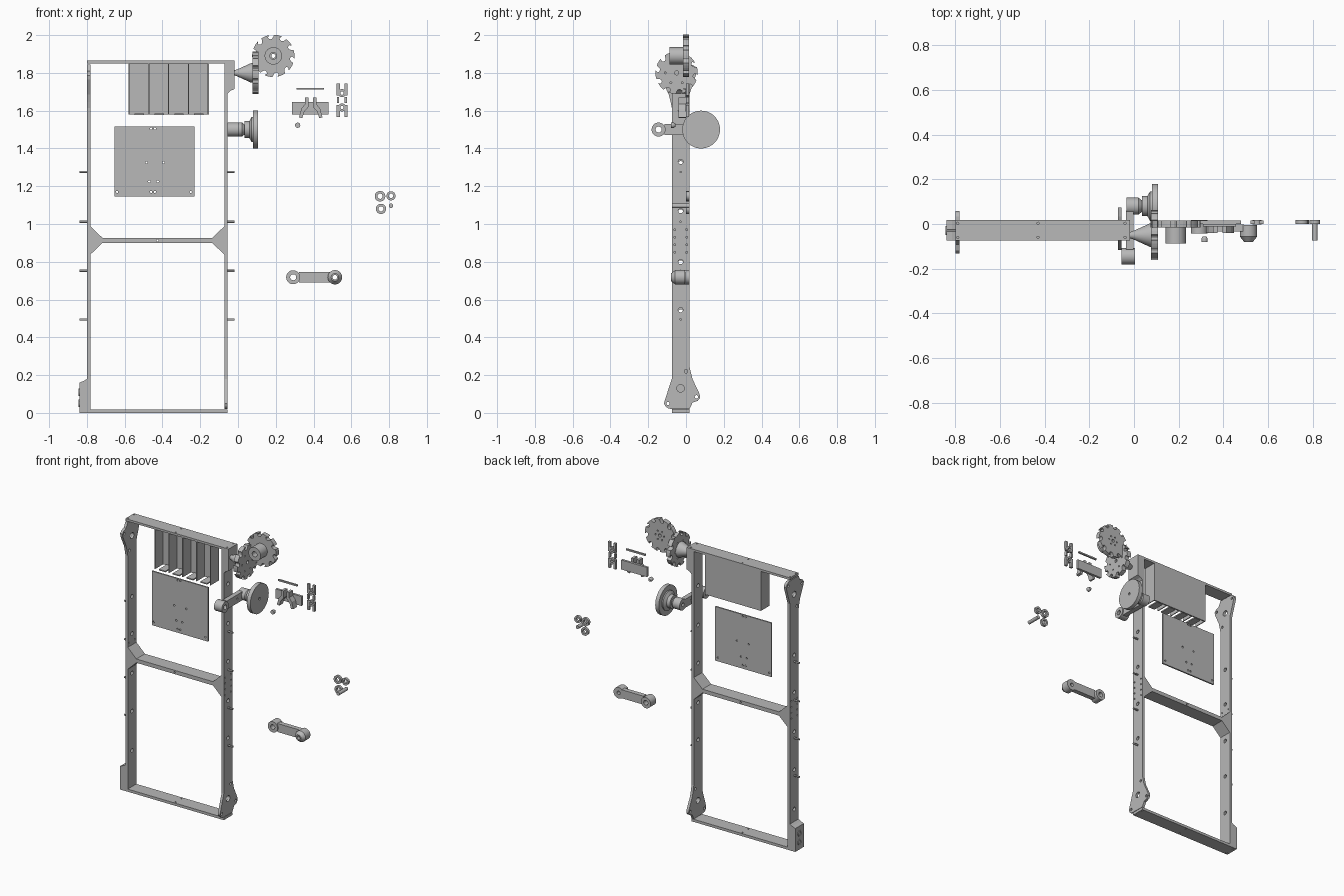
import bpy, bmesh, math
from mathutils import Vector

old = bpy.data.objects.get("Cube")
if old:
    bpy.data.objects.remove(old)

grey = bpy.data.materials.new("Plain grey")
grey.use_nodes = True
colour = (0.48, 0.48, 0.48, 1)
grey.diffuse_color = colour
grey.node_tree.nodes["Principled BSDF"].inputs["Base Color"].default_value = colour

FRONT, BACK = -0.075, 0.018      # depth of the frame
TALL = 1.865                     # height of the frame
MID = (FRONT + BACK) / 2


def place(u, v, d, axis):
    return Vector({"x": (d, u, v), "y": (u, d, v), "z": (u, v, d)}[axis])


def finish(name, bm):
    bmesh.ops.recalc_face_normals(bm, faces=bm.faces)
    mesh = bpy.data.meshes.new(name)
    bm.to_mesh(mesh)
    bm.free()
    mesh.materials.append(grey)
    ob = bpy.data.objects.new(name, mesh)
    bpy.context.collection.objects.link(ob)
    return ob


def activate(ob):
    bpy.ops.object.select_all(action="DESELECT")
    ob.select_set(True)
    bpy.context.view_layer.objects.active = ob


def add_prism(bm, pts, lo, hi, axis):
    face = bm.faces.new([bm.verts.new(place(u, v, lo, axis)) for u, v in pts])
    new = bmesh.ops.extrude_face_region(bm, geom=[face])["geom"]
    move = place(0, 0, hi - lo, axis)
    bmesh.ops.translate(bm, vec=move, verts=[g for g in new if isinstance(g, bmesh.types.BMVert)])


def circle(u, v, r, n=20):
    return [(u + r * math.cos(math.tau * i / n), v + r * math.sin(math.tau * i / n)) for i in range(n)]


def prism(name, pts, lo, hi, axis="y", holes=()):
    """Extruded outline with round holes (u, v, radius)."""
    bm = bmesh.new()
    add_prism(bm, pts, lo, hi, axis)
    ob = finish(name, bm)
    if holes:
        bm = bmesh.new()
        for u, v, r in holes:
            add_prism(bm, circle(u, v, r, 14), lo - 0.02, hi + 0.02, axis)
        cutter = finish("cutter", bm)
        cutter.hide_render = True
        mod = ob.modifiers.new("holes", "BOOLEAN")
        mod.operation, mod.solver, mod.object = "DIFFERENCE", "EXACT", cutter
        activate(ob)
        bpy.ops.object.modifier_apply(modifier="holes")
        bpy.data.objects.remove(cutter)
    return ob


def rect(u0, u1, v0, v1):
    return [(u0, v0), (u1, v0), (u1, v1), (u0, v1)]


def lathe(name, centre, profile, axis="y", ring=False, n=32):
    """Turned part; profile is (radius, depth). A ring closes on itself, else ends are capped."""
    bm = bmesh.new()
    loops = [[bm.verts.new(place(u, v, d, axis)) for u, v in circle(*centre, r, n)] for r, d in profile]
    pairs = list(zip(loops, loops[1:]))
    if ring:
        pairs.append((loops[-1], loops[0]))
    else:
        bm.faces.new(loops[0])
        bm.faces.new(loops[-1])
    for a, b in pairs:
        for i in range(n):
            j = (i + 1) % n
            bm.faces.new((a[i], a[j], b[j], b[i]))
    ob = finish(name, bm)
    activate(ob)
    bpy.ops.object.shade_smooth_by_angle(angle=math.radians(30))
    return ob


def ring(name, centre, outer, inner, lo, hi, axis="y"):
    return lathe(name, centre, [(outer, lo), (outer, hi), (inner, hi), (inner, lo)], axis, True)


# Side rails: one flared outline, turned over for the other side
rail = [(BACK, 1.85), (FRONT, 1.85), (FRONT, .18), (-.112, .068), (-.116, .05), (-.108, .033),
        (-.09, .022), (BACK, .02), (.035, .055), (.062, .064), (.075, .08), (.072, .1),
        (.034, .18), (.024, .22), (BACK, .25)]
rail_holes = [(MID, .13, .02), (-.095, .05, .009), (.055, .085, .009), (0, .22, .009)]
rail_holes += [(MID, z, .013) for z in (.545, .8, 1.07, 1.33, 1.6)]
rail_holes += [(y, z, .005) for y in (-.06, .003) for z in (.85, .89, .93, .97)]


def turned(u, v):
    return 2 * MID - u, TALL - v


prism("right_rail", rail, -.072, -.055, "x", rail_holes)
prism("left_rail", [turned(*p) for p in rail], -.8, -.782, "x",
      [(*turned(u, v), r) for u, v, r in rail_holes])

# Top and bottom rails
prism("top_rail", rect(-.8, -.018, FRONT, BACK), 1.85, TALL, "z",
      [(x, y, .005) for x in (-.79, -.43, -.04) for y in (-.06, .003)])
prism("bottom_rail", rect(-.84, -.055, FRONT, BACK), 0, .018, "z",
      [(x, y, .005) for x in (-.82, -.43, -.065) for y in (-.06, .003)])

# Corner blocks with a slanted end
prism("bottom_block", [(-.84, .018), (-.8, .018), (-.8, .18), (-.815, .17), (-.84, .16)], FRONT, BACK)
prism("top_block", [(-.018, 1.85), (-.055, 1.85), (-.055, 1.69), (-.04, 1.705), (-.018, 1.715)], FRONT, BACK)
for z in (.05, .11):
    ring("block_bush", (MID, z), .02, .012, -.844, -.838, "x")

# Middle bar with spread ends
cx = -.427
half = [(.355, .075), (.29, .013), (-.29, .013), (-.355, .075)]
bar = [(cx + u, .913 + v) for u, v in half] + [(cx + u, .913 - v) for u, v in reversed(half)]
prism("middle_bar", bar, FRONT, BACK, "y", [(cx, .913, .006)])

# Side pegs
for z in (.495, .752, 1.012, 1.275):
    for x0, x1 in ((-.84, -.8), (-.055, -.018)):
        lathe("side_peg", (MID, z), [(.006, x0), (.006, x1)], "x", n=12)

# Finned rack hanging from the top rail
prism("rack_back", rect(-.58, -.155, 1.58, 1.85), BACK - .008, BACK)
for i in range(5):
    x = -.577 + i * .1048
    prism("rack_fin", rect(x - .003, x + .003, 1.58, 1.85), FRONT, BACK - .008)
    if i < 4:
        prism("rack_tab", rect(x + .03, x + .08, 1.578, 1.586), FRONT, BACK - .008)

# Square board
prism("square_board", rect(-.655, -.23, 1.145, 1.515), .003, .013, "y",
      [(x, z, .006) for x, z in ((-.64, 1.17), (-.25, 1.17), (-.46, 1.505), (-.44, 1.505), (-.485, 1.325),
                                 (-.395, 1.325), (-.47, 1.225), (-.425, 1.225), (-.46, 1.17), (-.44, 1.17))])


# Notched wheels
def cog(name, centre, lo, hi, axis, holes):
    pts = []
    for i in range(10):
        a = math.tau * i / 10
        for step, r in ((-.27, .112), (-.13, .112), (0, .112), (.13, .112), (.17, .1), (.24, .091),
                        (.314, .089), (.388, .091), (.458, .1)):
            t = a + step + .15
            pts.append((centre[0] + r * math.cos(t), centre[1] + r * math.sin(t)))
    return prism(name, pts[:], lo, hi, axis, holes)


def bolt_circle(c, radius, r, n):
    return [(u, v, r) for u, v in circle(*c, radius, n)] + [(*c, .011)]


front_c, side_c = (.187, 1.89), (-.05, 1.8)
cog("front_cog", front_c, -.015, .016, "y", bolt_circle(front_c, .032, .005, 6))
ring("front_cog_hub", front_c, .046, .018, -.088, -.015)
cog("side_cog", side_c, .077, .108, "x", bolt_circle(side_c, .06, .005, 6))
lathe("side_cog_cone", side_c, [(.014, -.018), (.018, -.005), (.052, .07), (.052, .077)], "x")

# Round wheel with a stepped neck
wheel_c = (.08, 1.5)
lathe("round_wheel", wheel_c, [(.045, .035), (.045, .06), (.066, .072), (.066, .08), (.1, .08),
                               (.1, .107), (.009, .107), (.009, .1)], "x", n=40)


# Crank arms: plain end, bar and nosed end
def crank(plain, nosed, base, sign, axis):
    def d(t):
        return base + sign * t
    v = plain[1]
    prism("crank_bar", rect(plain[0] + .03, nosed[0] - .02, v - .029, v + .029), d(.02), d(.052), axis,
          [((plain[0] + nosed[0]) / 2 + .03, v, .006)])
    ring("crank_plain_end", plain, .037, .016, d(0), d(.06), axis)
    lathe("crank_nosed_end", nosed, [(.038, d(.022)), (.038, d(.075)), (.02, d(.098)),
                                     (.012, d(.098)), (.012, d(.022))], axis, True)


crank((-.145, 1.5), wheel_c, -.055, 1, "x")
crank((.292, .718), (.513, .718), BACK, -1, "y")

# Clip plate and its two bent clips
prism("clip_plate", rect(.285, .48, 1.58, 1.645), 0, .016)
for s in (-1, 1):
    shape = [(.012, 1.67), (.03, 1.67), (.03, 1.635), (.05, 1.61), (.062, 1.565), (.045, 1.56),
             (.034, 1.595), (.012, 1.62)]
    prism("bent_clip", [(.385 + s * u, z) for u, z in shape], -.04, 0)

# Thin link, small pin and notched bracket
prism("thin_link", rect(.31, .456, 1.711, 1.721), -.012, 0)
lathe("small_pin", (.316, 1.523), [(.014, -.08), (.014, -.065), (.008, -.055)], n=16)
for x in (.521, .563):
    for z in (1.567, 1.692):
        prism("bracket_prong", rect(x, x + .018, z, z + .052), 0, .016)
    prism("bracket_side", rect(x + .002, x + .014, 1.64, 1.672), 0, .016)
for z in (1.617, 1.693):
    prism("bracket_web", rect(.521, .581, z - .014, z + .014), .001, .015, "y", [(.551, z, .009)])
    ring("bracket_eye", (.551, z), .021, .01, -.002, .018)

# Loose washers and rod
for x, z, r in ((.752, 1.147, .028), (.81, 1.149, .024), (.757, 1.08, .027)):
    ring("loose_washer", (x, z), r, r * .5, 0, BACK)
lathe("loose_rod", (.81, 1.096), [(.012, -.075), (.012, BACK)], n=16)
